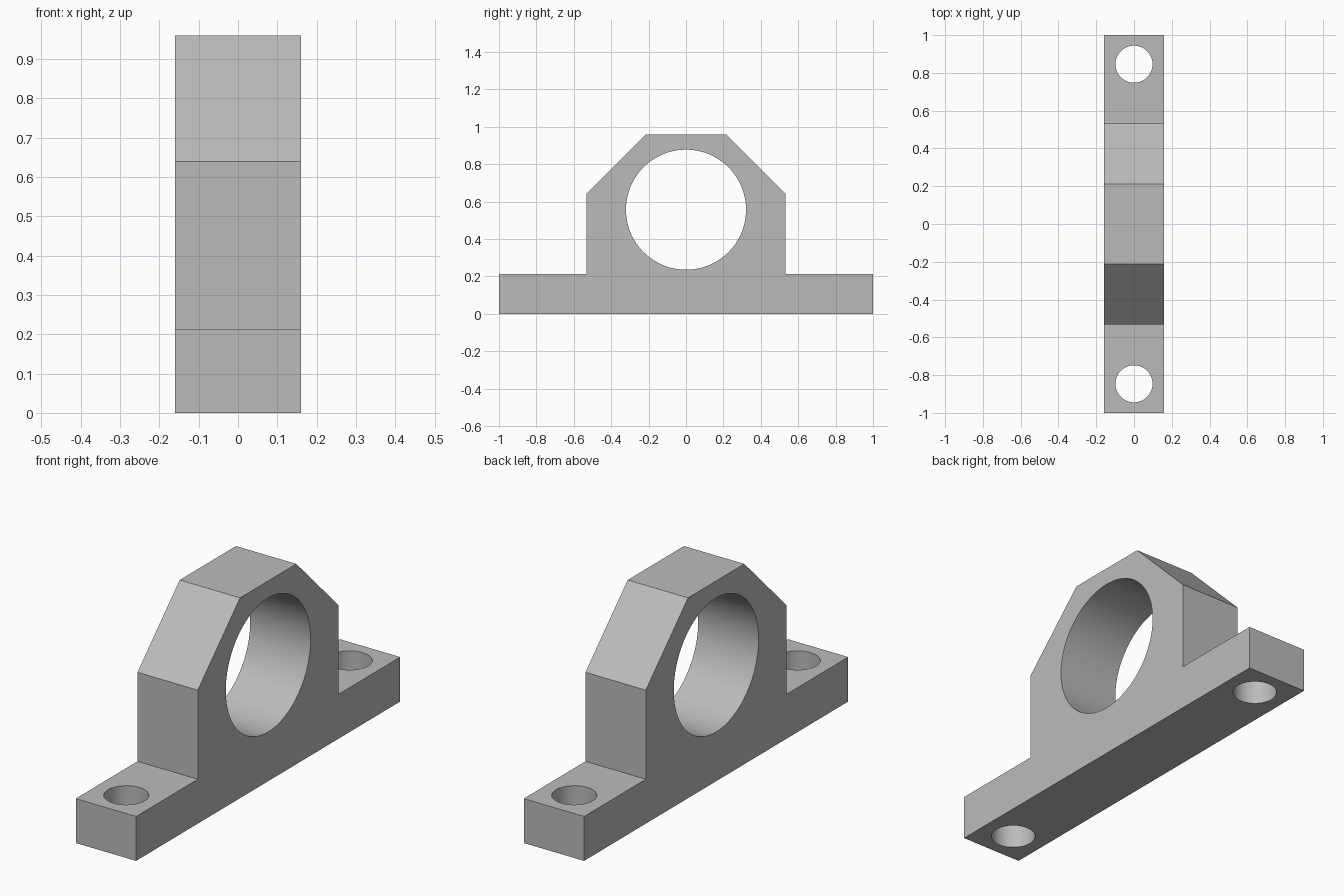
import bpy
import bmesh
import math

default = bpy.data.objects.get("Cube")
if default:
    bpy.data.objects.remove(default, do_unlink=True)

HALF_WIDTH = 0.16
BASE_TOP = 0.213

grey = bpy.data.materials.new("plain grey")
grey.use_nodes = True
colour = (0.5, 0.5, 0.5, 1)
grey.diffuse_color = colour
grey.node_tree.nodes["Principled BSDF"].inputs["Base Color"].default_value = colour


def make_cutter(name, radius, depth, location, rotation=(0, 0, 0)):
    bpy.ops.mesh.primitive_cylinder_add(vertices=96, radius=radius, depth=depth,
                                        location=location, rotation=rotation)
    cutter = bpy.context.object
    cutter.name = name
    cutter.data.materials.append(grey)
    return cutter


# Bracket body: mirrored side profile extruded across the width
half = [(1, 0), (1, BASE_TOP), (0.533, BASE_TOP), (0.533, 0.64), (0.213, 0.96)]
profile = half + [(-y, z) for y, z in reversed(half)]
bm = bmesh.new()
side = bm.faces.new([bm.verts.new((-HALF_WIDTH, y, z)) for y, z in profile])
extruded = bmesh.ops.extrude_face_region(bm, geom=[side])
new_verts = [g for g in extruded["geom"] if isinstance(g, bmesh.types.BMVert)]
bmesh.ops.translate(bm, verts=new_verts, vec=(2 * HALF_WIDTH, 0, 0))
bmesh.ops.recalc_face_normals(bm, faces=bm.faces)
mesh = bpy.data.meshes.new("bearing_bracket")
bm.to_mesh(mesh)
bm.free()
bracket = bpy.data.objects.new("bearing_bracket", mesh)
bpy.context.collection.objects.link(bracket)
mesh.materials.append(grey)

# Main bore and the two mounting holes
cutters = [make_cutter("bore_cutter", 0.321, 1, (0, 0, 0.557), (0, math.pi / 2, 0))]
for label, sign in (("front", -1), ("back", 1)):
    cutters.append(make_cutter(label + "_bolt_hole_cutter", 0.098, 1,
                               (0, sign * 0.846, BASE_TOP / 2)))

# Cut the holes, apply the cuts and discard the cutters
bpy.ops.object.select_all(action="DESELECT")
bracket.select_set(True)
bpy.context.view_layer.objects.active = bracket
for cutter in cutters:
    cutter.hide_render = True
    cut = bracket.modifiers.new(cutter.name, "BOOLEAN")
    cut.operation = "DIFFERENCE"
    cut.solver = "EXACT"
    cut.object = cutter
    bpy.ops.object.modifier_apply(modifier=cut.name)
for cutter in cutters:
    bpy.data.objects.remove(cutter, do_unlink=True)

# Smooth hole walls, crisp outer edges
bpy.ops.object.shade_smooth_by_angle(angle=math.radians(30))
